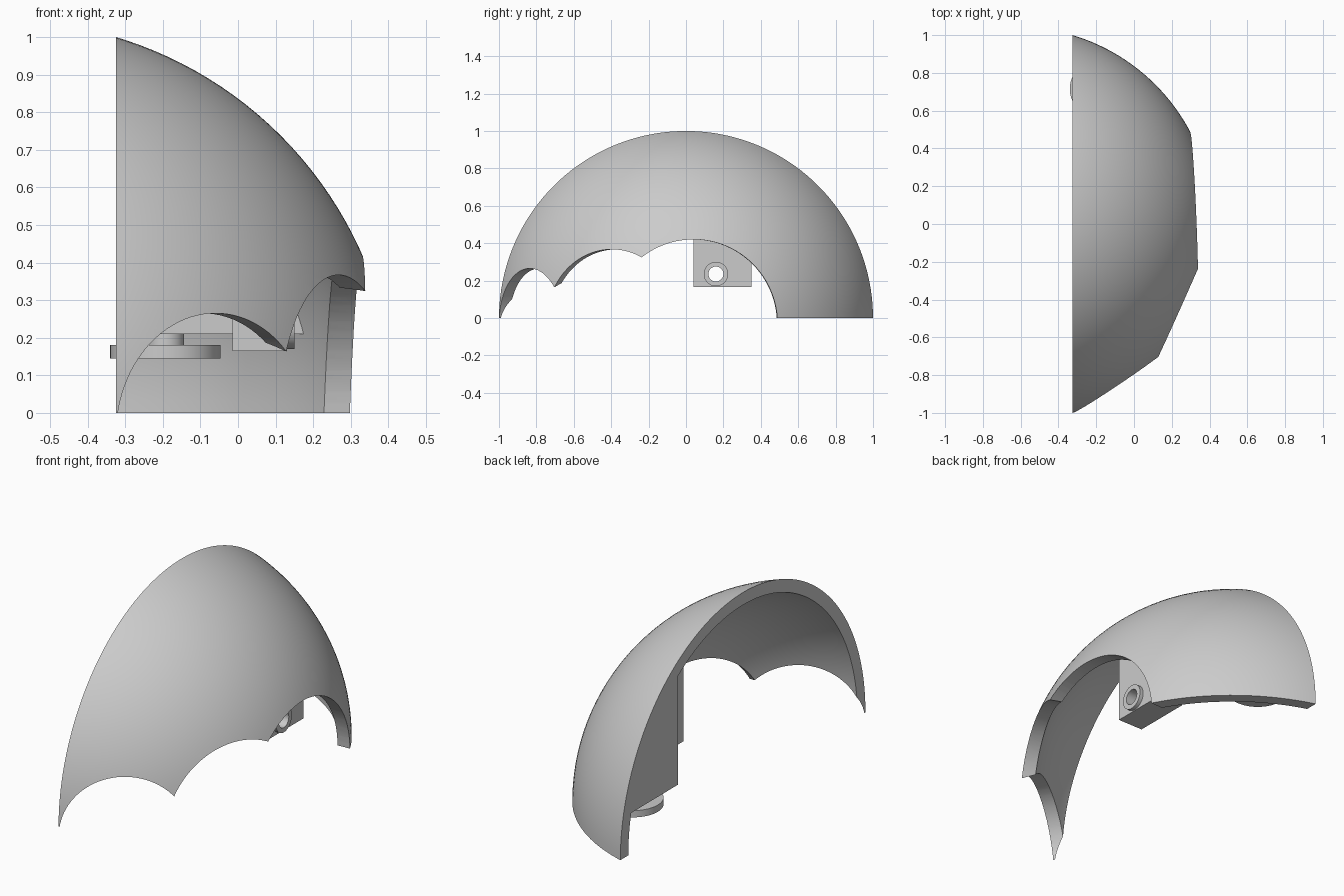
import bpy
from math import radians, cos, sin, pi

if "Cube" in bpy.data.objects:
    bpy.data.objects.remove(bpy.data.objects["Cube"], do_unlink=True)

CENTRE = (-0.625, 0, 0)   # centre of the dome sphere
OUTER, INNER = 1.044, 0.982
CUT_X = -0.325            # flat open side

grey = bpy.data.materials.new("plain grey")
grey.use_nodes = True
grey.diffuse_color = (0.6, 0.6, 0.6, 1)
grey.node_tree.nodes["Principled BSDF"].inputs["Base Color"].default_value = (0.6, 0.6, 0.6, 1)


def finish(name):
    ob = bpy.context.object
    ob.name = name
    ob.data.materials.append(grey)
    return ob


def ball(name, radius):
    bpy.ops.mesh.primitive_uv_sphere_add(segments=160, ring_count=80, radius=radius,
                                         location=CENTRE, rotation=(0, pi / 2, 0))
    return finish(name)


def box(name, low, high):
    bpy.ops.mesh.primitive_cube_add(size=1, location=[(a + b) / 2 for a, b in zip(low, high)])
    ob = finish(name)
    ob.scale = [b - a for a, b in zip(low, high)]
    return ob


def rod(name, radius, length, location, rotation=(0, 0, 0)):
    bpy.ops.mesh.primitive_cylinder_add(vertices=96, radius=radius, depth=length,
                                        location=location, rotation=rotation)
    return finish(name)


def combine(ob, other, operation):
    mod = ob.modifiers.new("cut", 'BOOLEAN')
    mod.operation, mod.solver, mod.object = operation, 'EXACT', other
    bpy.context.view_layer.objects.active = ob
    bpy.ops.object.modifier_apply(modifier=mod.name)
    bpy.data.objects.remove(other, do_unlink=True)


def smooth(ob):
    bpy.ops.object.select_all(action='DESELECT')
    ob.select_set(True)
    bpy.context.view_layer.objects.active = ob
    bpy.ops.object.shade_smooth_by_angle(angle=radians(30))


# Hollow dome, trimmed to a quarter
shell = ball("dome_shell", OUTER)
combine(shell, ball("hollow", INNER), 'DIFFERENCE')
combine(shell, box("quarter", (CUT_X, -2, 0), (2, 2, 2)), 'INTERSECT')

# Arched openings: heading in degrees, radius, centre height
for heading, radius, height in ((-55.9, 0.31, -0.045), (-24, 0.38, -0.013), (2.4, 0.45, -0.03)):
    a = radians(heading)
    place = (CENTRE[0] + cos(a), sin(a), height)
    combine(shell, rod("arch", radius, 0.9, place, (0, pi / 2, a)), 'DIFFERENCE')
smooth(shell)

# Solid filling at the back of the dome
filling = ball("back_filling", INNER + 0.01)
combine(filling, box("limits", (CUT_X, 0.53, 0.21), (2, 2, 2)), 'INTERSECT')
smooth(filling)

# Pivot block hanging from the roof, with a raised bored boss
block = box("pivot_block", (-0.015, 0.04, 0.165), (0.13, 0.35, 1))
combine(block, ball("roof", INNER + 0.01), 'INTERSECT')
side = (0, pi / 2, 0)
combine(block, rod("boss", 0.065, 0.1, (0.1, 0.16, 0.235), side), 'UNION')
combine(block, rod("bore", 0.04, 0.8, (0.1, 0.16, 0.235), side), 'DIFFERENCE')
smooth(block)

# Round foot disc on a short stem under the filling
smooth(rod("foot_disc", 0.147, 0.035, (-0.193, 0.715, 0.1625)))
smooth(rod("disc_stem", 0.05, 0.06, (-0.193, 0.715, 0.2)))
